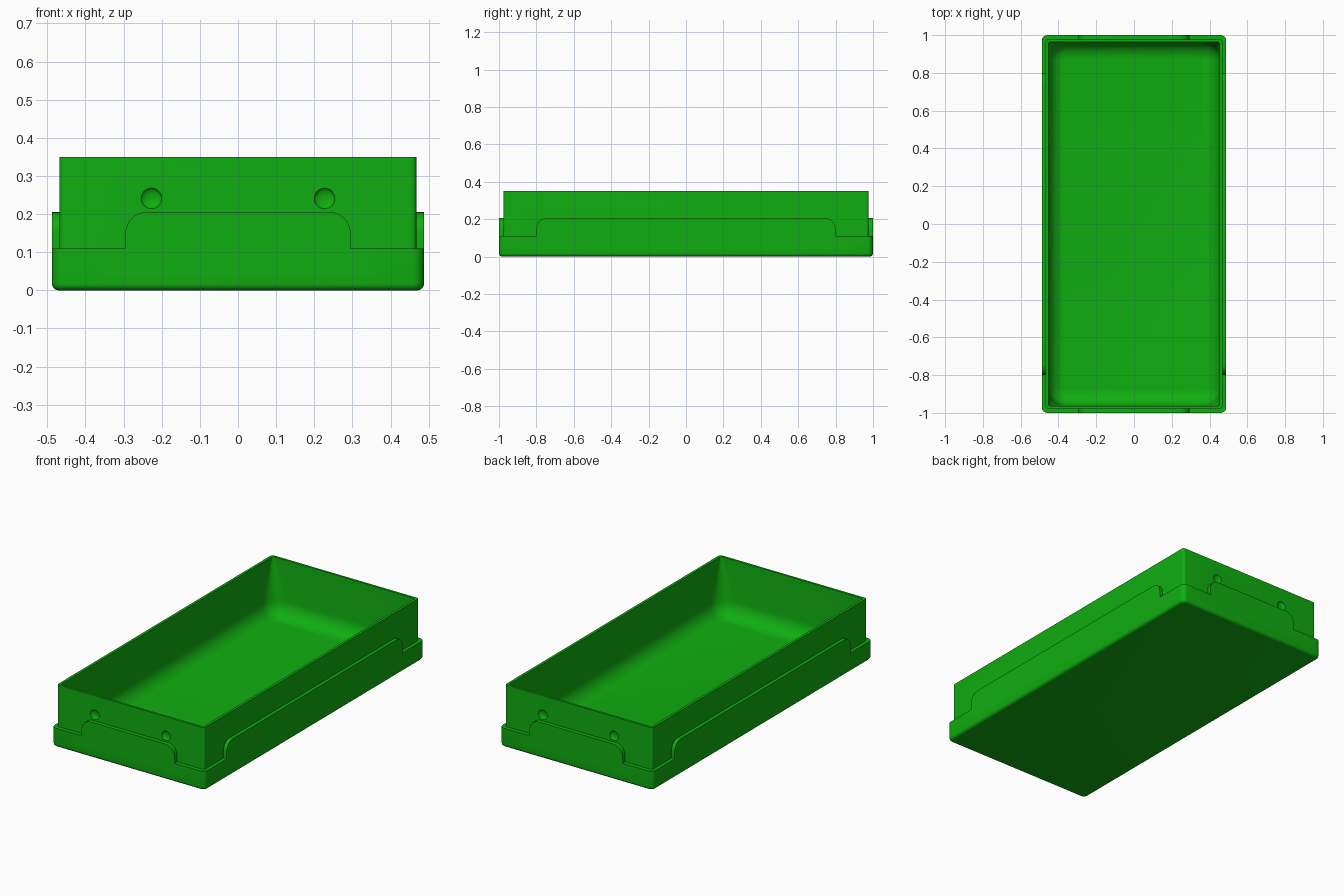
import bpy, bmesh, math

if "Cube" in bpy.data.objects:
    bpy.data.objects.remove(bpy.data.objects["Cube"])

green = bpy.data.materials.new("green")
green.diffuse_color = (0.005, 0.42, 0.005, 1)
green.use_nodes = True
green.node_tree.nodes["Principled BSDF"].inputs["Base Color"].default_value = green.diffuse_color


def finish(name, bm):
    bmesh.ops.recalc_face_normals(bm, faces=bm.faces[:])
    me = bpy.data.meshes.new(name)
    bm.to_mesh(me)
    bm.free()
    me.materials.append(green)
    ob = bpy.data.objects.new(name, me)
    bpy.context.collection.objects.link(ob)
    return ob


def rounded_loft(name, rings, seg=6):
    """Stack rounded rectangles given as (z, half x, half y, corner radius)."""
    bm = bmesh.new()
    loops = []
    for z, hx, hy, r in rings:
        loop = []
        for q, (sx, sy) in enumerate([(1, 1), (-1, 1), (-1, -1), (1, -1)]):
            for i in range(seg + 1):
                a = (q + i / seg) * math.pi / 2
                loop.append(bm.verts.new((sx * (hx - r) + r * math.cos(a),
                                          sy * (hy - r) + r * math.sin(a), z)))
        loops.append(loop)
    n = len(loops[0])
    for a, b in zip(loops, loops[1:]):
        for i in range(n):
            j = (i + 1) % n
            bm.faces.new((a[i], a[j], b[j], b[i]))
    bm.faces.new(loops[0])
    bm.faces.new(loops[-1])
    return finish(name, bm)


def tab(name, half, inner, outer, along_y):
    """Raised lip with rounded shoulders, extruded outward from the wall."""
    r, top, low = 0.055, 0.205, 0.06
    pts = [(-half, low), (half, low)]
    for i in range(9):
        a = i / 8 * math.pi / 2
        pts.append((half - r + r * math.cos(a), top - r + r * math.sin(a)))
    pts += [(-u, z) for u, z in reversed(pts[2:])]
    bm = bmesh.new()
    place = (lambda u, d, z: (d, u, z)) if along_y else (lambda u, d, z: (u, d, z))
    a, b = [[bm.verts.new(place(u, d, z)) for u, z in pts] for d in (inner, outer)]
    bm.faces.new(a)
    bm.faces.new(b)
    for i in range(len(pts)):
        j = (i + 1) % len(pts)
        bm.faces.new((a[i], a[j], b[j], b[i]))
    return finish(name, bm)


def boolean(target, tool, operation):
    m = target.modifiers.new(tool.name, 'BOOLEAN')
    m.operation, m.solver, m.object = operation, 'EXACT', tool
    bpy.context.view_layer.objects.active = target
    bpy.ops.object.modifier_apply(modifier=m.name)
    bpy.data.objects.remove(tool)


# Wide base with a rounded bottom edge
HX, HY, e = 0.488, 1.0, 0.018
arc = [i / 5 * math.pi / 2 for i in range(6)]
rings = [(e * (1 - math.sin(a)), HX - e * (1 - math.cos(a)),
          HY - e * (1 - math.cos(a)), 0.03 - e * (1 - math.cos(a)))
         for a in reversed(arc)]
# ring order runs from the sole upward
rings = [(e * (1 - math.cos(a)), HX - e * (1 - math.sin(a)),
          HY - e * (1 - math.sin(a)), 0.03 - e * (1 - math.sin(a))) for a in arc]
tray = rounded_loft("tray", rings + [(0.11, HX, HY, 0.03)])

# Upright wall block and the four raised lips
boolean(tray, rounded_loft("wall", [(0.05, 0.468, 0.977, 0.014),
                                    (0.35, 0.468, 0.977, 0.014)]), 'UNION')
for s in (-1, 1):
    boolean(tray, tab("end_lip", 0.295, s * 0.93, s * HY, False), 'UNION')
    boolean(tray, tab("side_lip", 0.80, s * 0.42, s * HX, True), 'UNION')

# Hollow with a wide floor fillet and corners that open toward the floor
R, floor, ix, iy = 0.09, 0.025, 0.453, 0.964
cavity = []
for i in range(9):
    a = i / 8 * math.pi / 2
    d = R * (1 - math.sin(a))
    cavity.append((floor + R * (1 - math.cos(a)), ix - d, iy - d, R - d + 0.004))
cavity += [(0.35, ix, iy, 0.01), (0.40, ix, iy, 0.01)]
boolean(tray, rounded_loft("cavity", cavity), 'DIFFERENCE')

# Round dimples on both ends
for sx in (-1, 1):
    for sy in (-1, 1):
        bm = bmesh.new()
        bmesh.ops.create_uvsphere(bm, u_segments=32, v_segments=16, radius=0.027)
        for v in bm.verts:
            v.co = (v.co.x + sx * 0.227, v.co.y * 0.42 + sy * 0.977, v.co.z + 0.241)
        boolean(tray, finish("dimple", bm), 'DIFFERENCE')

# Smooth rounded parts, keep crisp edges
tray.data.materials.clear()
tray.data.materials.append(green)
for p in tray.data.polygons:
    p.material_index = 0
bpy.ops.object.select_all(action='DESELECT')
tray.select_set(True)
bpy.context.view_layer.objects.active = tray
bpy.ops.object.shade_smooth_by_angle(angle=math.radians(35))
